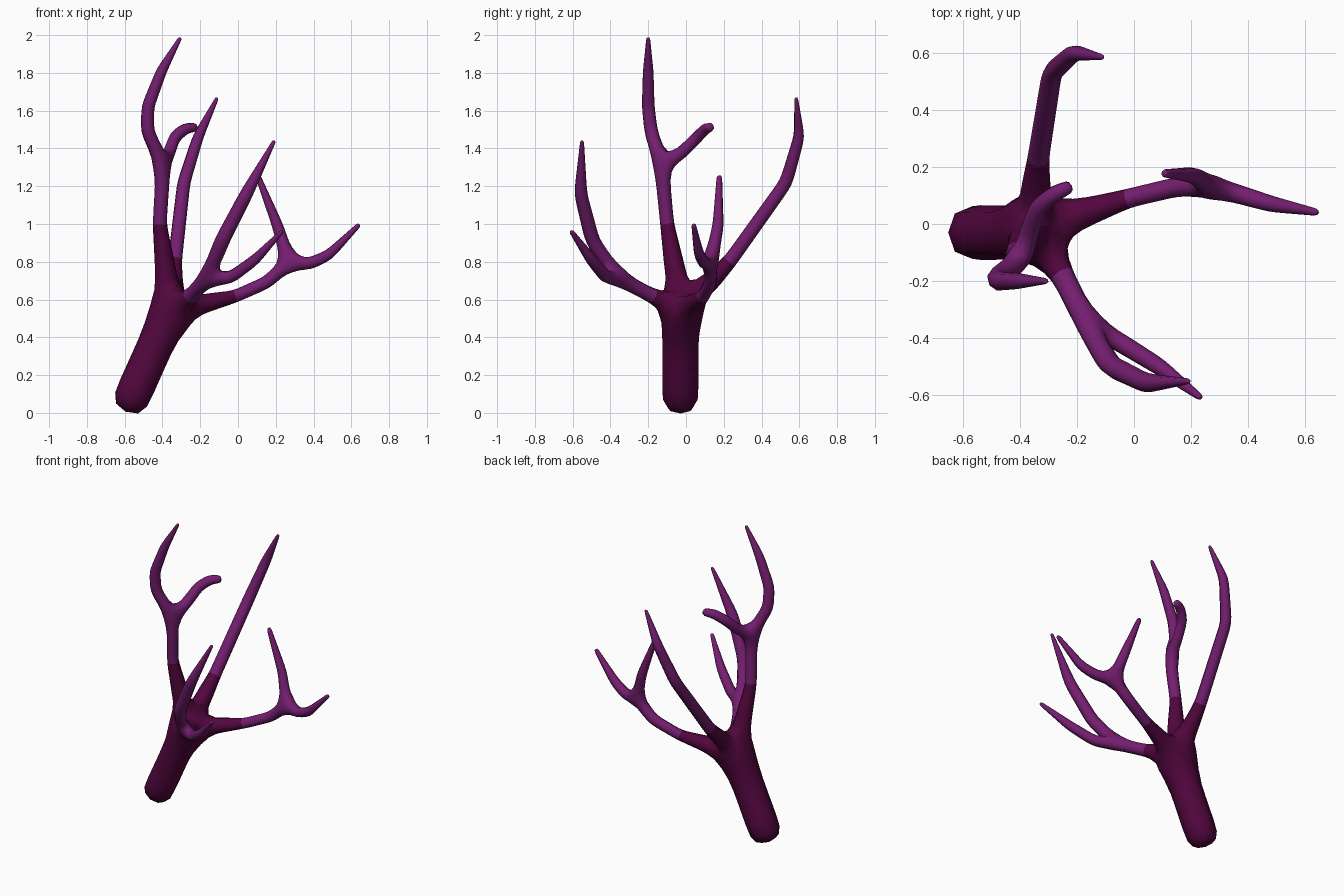
import bpy
from mathutils import Vector
from mathutils.geometry import intersect_point_line

if "Cube" in bpy.data.objects:
    bpy.data.objects.remove(bpy.data.objects["Cube"])


def material(name, rgb):
    m = bpy.data.materials.new(name)
    m.diffuse_color = (*rgb, 1)
    m.use_nodes = True
    m.node_tree.nodes["Principled BSDF"].inputs["Base Color"].default_value = m.diffuse_color
    return m


bark = material("dark bark purple", (0.085, 0.002, 0.048))
twig = material("light twig purple", (0.175, 0.013, 0.16))

verts, radii, edges = [], [], []   # skeleton nodes, thickness, links


def limb(start, points):
    """Chain of (x, y, z, radius) nodes continuing from a node; returns the last index."""
    prev = start
    for x, y, z, r in points:
        verts.append(Vector((x, y, z)))
        radii.append(r)
        i = len(verts) - 1
        if prev is not None:
            edges.append((prev, i))
        prev = i
    return prev


# trunk
fork = limb(None, [(-0.60, -0.03, -0.005, 0.105), (-0.41, -0.03, 0.42, 0.103), (-0.355, -0.02, 0.54, 0.078)])

# tall limb with a hooked side twig
a = limb(fork, [(-0.415, -0.10, 1.0, 0.039), (-0.395, -0.13, 1.315, 0.041)])
limb(a, [(-0.48, -0.185, 1.49, 0.038), (-0.478, -0.20, 1.62, 0.036),
         (-0.405, -0.20, 1.81, 0.030), (-0.303, -0.20, 1.99, 0.010)])
limb(a, [(-0.367, -0.03, 1.37, 0.036), (-0.335, 0.06, 1.46, 0.034),
         (-0.28, 0.105, 1.505, 0.032), (-0.215, 0.135, 1.515, 0.024)])

# back limb
limb(fork, [(-0.335, 0.23, 0.80, 0.041), (-0.287, 0.53, 1.22, 0.038),
            (-0.21, 0.60, 1.465, 0.032), (-0.108, 0.583, 1.672, 0.010)])

# front limb and its two twigs
c = limb(fork, [(-0.25, -0.18, 0.62, 0.043), (-0.16, -0.36, 0.715, 0.043)])
limb(c, [(-0.085, -0.495, 0.91, 0.042), (0.045, -0.558, 1.16, 0.037), (0.195, -0.55, 1.445, 0.010)])
limb(c, [(-0.04, -0.42, 0.715, 0.036), (0.09, -0.50, 0.81, 0.032), (0.237, -0.61, 0.965, 0.012)])

# side limb and its two twigs
d = limb(fork, [(-0.02, 0.09, 0.615, 0.036), (0.15, 0.13, 0.69, 0.037), (0.27, 0.13, 0.795, 0.040)])
limb(d, [(0.38, 0.10, 0.79, 0.035), (0.48, 0.07, 0.835, 0.031), (0.645, 0.04, 1.0, 0.013)])
limb(d, [(0.21, 0.17, 0.99, 0.032), (0.103, 0.177, 1.26, 0.015)])

# skin the skeleton
me = bpy.data.meshes.new("branch")
me.from_pydata(verts, edges, [])
ob = bpy.data.objects.new("branch", me)
bpy.context.collection.objects.link(ob)
bpy.context.view_layer.objects.active = ob
ob.select_set(True)
skin = ob.modifiers.new("Skin", 'SKIN')
skin.use_smooth_shade = True
skin.branch_smoothing = 0.0
for i, r in enumerate(radii):
    s = me.skin_vertices[0].data[i]
    s.radius = (r, r)
    s.use_root = i == 0
sub = ob.modifiers.new("Subdivision", 'SUBSURF')
sub.levels = sub.render_levels = 1
for name in ("Skin", "Subdivision"):
    bpy.ops.object.modifier_apply(modifier=name)

# dark bark on the trunk and first stretch of each limb, lighter twigs beyond
me = ob.data
me.materials.clear()
me.materials.append(bark)
me.materials.append(twig)


def distance(p, e):
    a, b = verts[e[0]], verts[e[1]]
    q, t = intersect_point_line(p, a, b)
    return (p - a.lerp(b, min(max(t, 0), 1))).length


for f in me.polygons:
    near = min(edges, key=lambda e: distance(f.center, e))
    f.material_index = 0 if near[0] <= fork else 1
    f.use_smooth = True
